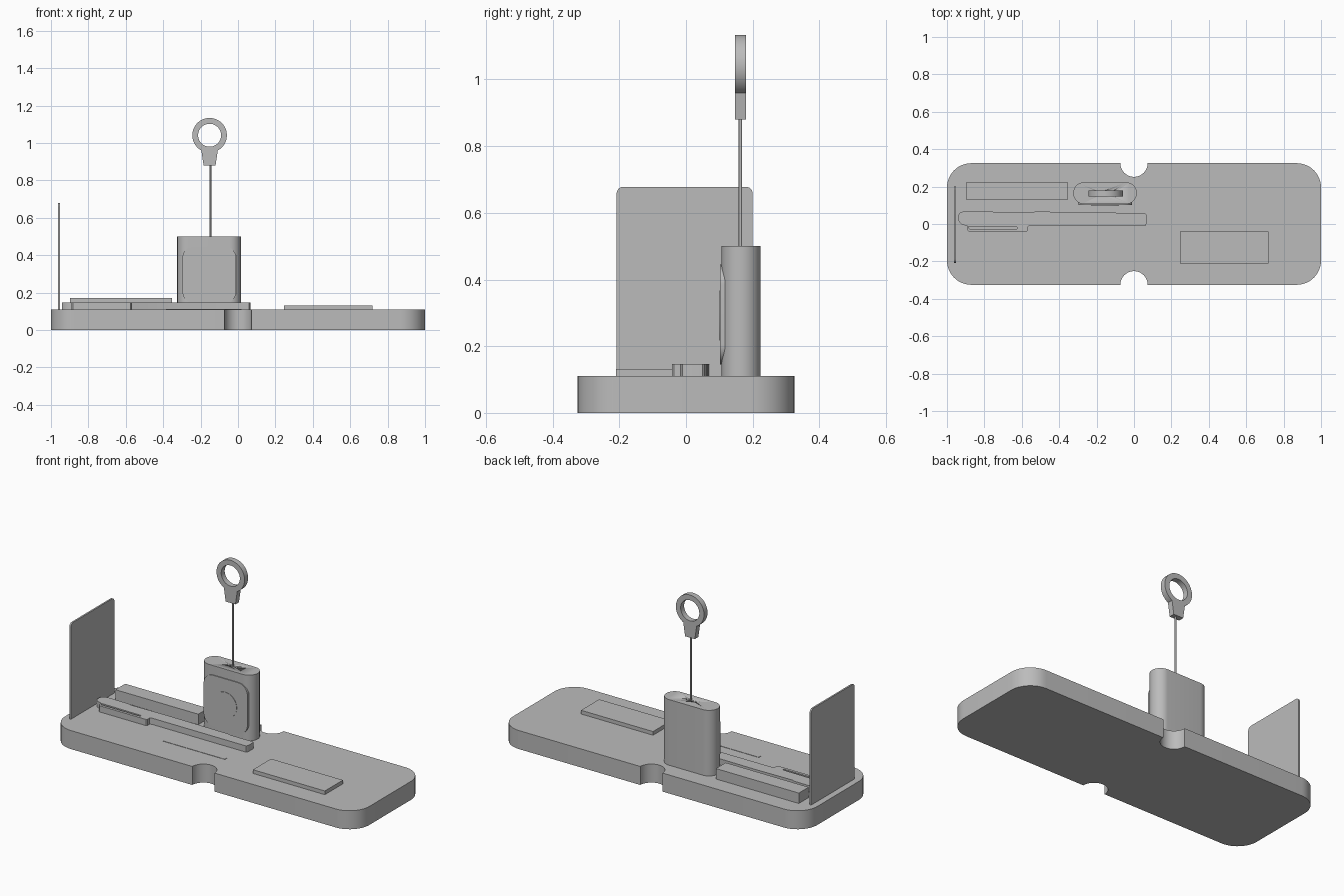
import bpy, bmesh
from math import pi, sin, cos, radians
from mathutils import Matrix

cube = bpy.data.objects.get("Cube")
if cube:
    bpy.data.objects.remove(cube)

grey = bpy.data.materials.new("plain grey")
grey.use_nodes = True
colour = (0.5, 0.5, 0.5, 1)
grey.diffuse_color = colour
grey.node_tree.nodes["Principled BSDF"].inputs["Base Color"].default_value = colour


def arc(cx, cy, r, start, end, steps=12):
    angles = [radians(start + (end - start) * i / steps) for i in range(steps + 1)]
    return [(cx + r * cos(a), cy + r * sin(a)) for a in angles]


def circle(cx, cy, r, steps=48):
    return arc(cx, cy, r, 0, 360, steps)[:-1]


def rounded(x0, x1, y0, y1, r):
    return (arc(x0 + r, y0 + r, r, 180, 270) + arc(x1 - r, y0 + r, r, 270, 360)
            + arc(x1 - r, y1 - r, r, 0, 90) + arc(x0 + r, y1 - r, r, 90, 180))


def rect(x0, x1, y0, y1):
    return [(x0, y0), (x1, y0), (x1, y1), (x0, y1)]


# Turn an outline's plane so that its height runs along z, -y or x
TURN = {"z": Matrix.Identity(4),
        "y": Matrix.Rotation(pi / 2, 4, "X"),
        "x": Matrix(((0, 0, 1, 0), (1, 0, 0, 0), (0, 1, 0, 0), (0, 0, 0, 1)))}


def finish(bm, name):
    mesh = bpy.data.meshes.new(name)
    bmesh.ops.recalc_face_normals(bm, faces=bm.faces)
    bm.to_mesh(mesh)
    bm.free()
    mesh.materials.append(grey)
    obj = bpy.data.objects.new(name, mesh)
    bpy.context.collection.objects.link(obj)
    bpy.ops.object.select_all(action="DESELECT")
    obj.select_set(True)
    bpy.context.view_layer.objects.active = obj
    bpy.ops.object.shade_smooth_by_angle(angle=radians(35))
    return obj


def prism(name, outline, low, high, axis="z", bevel=0):
    bm = bmesh.new()
    bottom = [bm.verts.new((x, y, low)) for x, y in outline]
    top = [bm.verts.new((x, y, high)) for x, y in outline]
    bm.faces.new(bottom[::-1])
    cap = bm.faces.new(top)
    n = len(outline)
    for i in range(n):
        j = (i + 1) % n
        bm.faces.new((bottom[i], bottom[j], top[j], top[i]))
    if bevel:
        bmesh.ops.bevel(bm, geom=list(cap.edges), offset=bevel, segments=4,
                        profile=0.5, affect="EDGES")
    bm.transform(TURN[axis])
    return finish(bm, name)


# Tray with a half-round notch in the front and back edges
R, W, D, N, H = 0.13, 1.0, 0.325, 0.073, 0.11
tray = (arc(-W + R, -D + R, R, 180, 270) + arc(0, -D, N, 180, 0, 20)
        + arc(W - R, -D + R, R, 270, 360) + arc(W - R, D - R, R, 0, 90)
        + arc(0, D, N, 360, 180, 20) + arc(-W + R, D - R, R, 90, 180))
prism("tray", tray, 0, H)

# Upright card
prism("upright_card", rect(-0.208, 0.2, H, 0.64)[:2]
      + arc(0.18, 0.658, 0.02, 0, 90, 6) + arc(-0.188, 0.658, 0.02, 90, 180, 6),
      -0.963, -0.953, "x")

# Flat blocks lying on the tray
prism("back_block", rect(-0.897, -0.352, 0.13, 0.222), H, 0.172)
prism("front_pad", rect(0.245, 0.718, -0.21, -0.04), H, 0.132)
prism("thin_strip", rect(-0.385, 0.02, -0.152, -0.134), H, 0.112)

# Long slim tool with a raised side clip
tool = [(-0.94, 0.02), (-0.925, 0), (-0.89, -0.012), (-0.57, -0.016), (-0.56, -0.01),
        (0.06, -0.01), (0.066, 0), (0.066, 0.05), (0.06, 0.056), (-0.09, 0.056),
        (-0.1, 0.062), (-0.5, 0.066), (-0.745, 0.062), (-0.76, 0.068),
        (-0.905, 0.07), (-0.93, 0.06), (-0.94, 0.045)]
prism("long_tool", tool, H, 0.147)
clip = [(-0.89, -0.01), (-0.89, -0.034), (-0.882, -0.042), (-0.575, -0.042),
        (-0.57, -0.036), (-0.57, -0.01), (-0.625, -0.01), (-0.625, -0.026), (-0.88, -0.026)]
prism("tool_clip", clip, H, 0.147)

# Upright case with softened top rim
case = prism("case", arc(-0.267, 0.165, 0.058, 90, 270, 20)
             + arc(-0.043, 0.165, 0.058, -90, 90, 20), H, 0.5, bevel=0.014)

# Small openings beside the cord
for side, x in (("right", -0.173), ("left", -0.125)):
    cutter = prism(side + "_opening_cutter", circle(x, 0.163, 0.009, 16), 0.48, 0.52)
    cutter.hide_render = True
    cutter.hide_viewport = True
    cut = case.modifiers.new(side + " opening", "BOOLEAN")
    cut.operation = "DIFFERENCE"
    cut.object = cutter

# Raised front panel and round button
prism("front_panel", rounded(-0.297, -0.01, 0.145, 0.445, 0.06), -0.14, -0.102, "y", bevel=0.003)
prism("round_button", circle(-0.154, 0.292, 0.075), -0.105, -0.1, "y")

# Cord, tapered stem and ring
prism("cord", circle(-0.147, 0.163, 0.005, 12), 0.49, 0.9)
stem = [(-0.184, 0.88), (-0.12, 0.88), (-0.108, 0.96), (-0.196, 0.96)]
prism("ring_stem", stem, -0.18, -0.147, "y")

bm = bmesh.new()
section = [(0.0615, -0.18), (0.0925, -0.18), (0.0925, -0.147), (0.0615, -0.147)]
steps = 48
loops = [[bm.verts.new((-0.152 + r * cos(2 * pi * i / steps),
                        1.041 + r * sin(2 * pi * i / steps), h)) for r, h in section]
         for i in range(steps)]
for i in range(steps):
    a, b = loops[i], loops[(i + 1) % steps]
    for k in range(4):
        m = (k + 1) % 4
        bm.faces.new((a[k], b[k], b[m], a[m]))
bm.transform(TURN["y"])
finish(bm, "ring")
